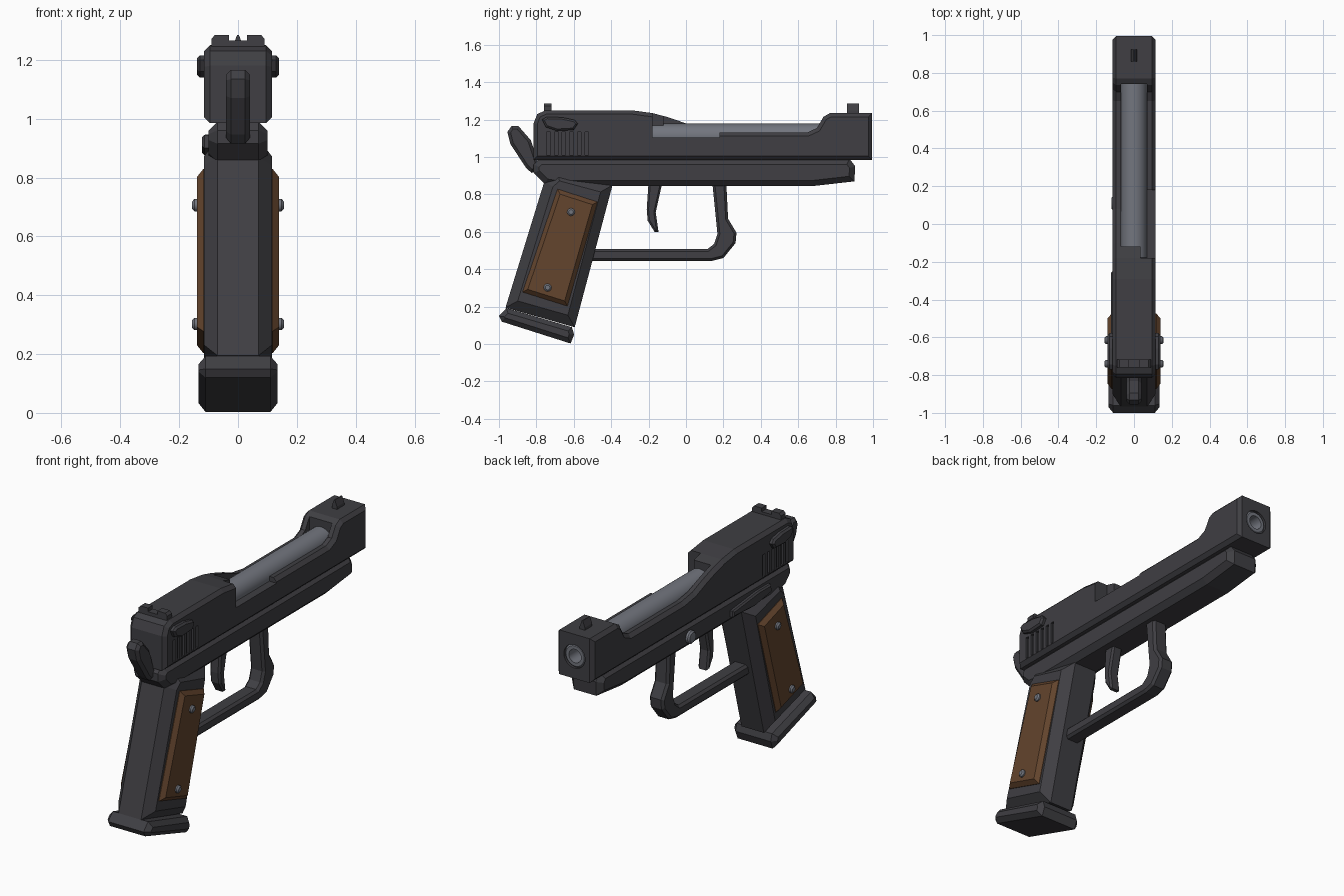
import bpy, bmesh, math
from mathutils import Vector

cube = bpy.data.objects.get("Cube")
if cube:
    bpy.data.objects.remove(cube, do_unlink=True)


def material(name, rgb):
    m = bpy.data.materials.new(name)
    m.use_nodes = True
    m.diffuse_color = (*rgb, 1)
    m.node_tree.nodes["Principled BSDF"].inputs["Base Color"].default_value = (*rgb, 1)
    return m


DARK = material("dark gunmetal", (0.05, 0.049, 0.056))
STEEL = material("steel grey", (0.17, 0.18, 0.21))
WOOD = material("brown wood", (0.125, 0.058, 0.026))


def inset_loop(pts, d):
    """Move every edge of a closed outline inward by d."""
    p = [Vector(q) for q in pts]
    n = len(p)
    area = sum(p[i].x * p[(i + 1) % n].y - p[(i + 1) % n].x * p[i].y for i in range(n))
    s = 1 if area > 0 else -1
    out = []
    for i in range(n):
        e1 = (p[i] - p[i - 1]).normalized()
        e2 = (p[(i + 1) % n] - p[i]).normalized()
        n1, n2 = Vector((-e1.y, e1.x)) * s, Vector((-e2.y, e2.x)) * s
        out.append(p[i] + (n1 + n2) * d / max(1 + n1.dot(n2), 0.3))
    return out


def prism(name, pts, lo, hi, mat, inset=0.0, depth=None, axis="X", smooth=False):
    """Extrude an outline from lo to hi along an axis, with chamfered ends."""
    depth = inset if depth is None else depth
    full = [Vector(q) for q in pts]
    rings = [(lo, full), (hi, full)]
    if inset:
        small = inset_loop(pts, inset)
        rings = [(lo, small), (lo + depth, full), (hi - depth, full), (hi, small)]
    bm = bmesh.new()
    loops = [[bm.verts.new((t, q.x, q.y) if axis == "X" else (q.x, t, q.y)) for q in ring]
             for t, ring in rings]
    n = len(pts)
    bm.faces.new(loops[0])
    bm.faces.new(loops[-1])
    for a, b in zip(loops, loops[1:]):
        for i in range(n):
            j = (i + 1) % n
            bm.faces.new((a[i], a[j], b[j], b[i]))
    bmesh.ops.recalc_face_normals(bm, faces=bm.faces)
    mesh = bpy.data.meshes.new(name)
    bm.to_mesh(mesh)
    bm.free()
    mesh.materials.append(mat)
    ob = bpy.data.objects.new(name, mesh)
    bpy.context.collection.objects.link(ob)
    if smooth:
        activate(ob)
        bpy.ops.object.shade_smooth_by_angle(angle=math.radians(35))
    return ob


def activate(ob):
    bpy.ops.object.select_all(action="DESELECT")
    ob.select_set(True)
    bpy.context.view_layer.objects.active = ob


def rect(a0, a1, b0, b1):
    return [(a0, b0), (a1, b0), (a1, b1), (a0, b1)]


def circle(a, b, r, n):
    return [(a + r * math.cos(math.tau * i / n), b + r * math.sin(math.tau * i / n)) for i in range(n)]


def cut(ob, pts, lo, hi, axis="X"):
    cutter = prism("cutter", pts, lo, hi, ob.data.materials[0], axis=axis)
    cutter.hide_render = True
    mod = ob.modifiers.new("cut", "BOOLEAN")
    mod.operation, mod.object, mod.solver = "DIFFERENCE", cutter, "EXACT"
    activate(ob)
    bpy.ops.object.modifier_apply(modifier=mod.name)
    bpy.data.objects.remove(cutter, do_unlink=True)


# Slide: side outline, then barrel channel, ejection port, bore and grip grooves
BARREL_Z = 1.11
slide = prism("slide", [
    (-0.815, 0.985), (-0.815, 1.18), (-0.795, 1.23), (-0.75, 1.25), (-0.29, 1.25),
    (-0.18, 1.235), (-0.1, 1.214), (0, 1.18), (0.08, 1.148), (0.18, 1.132),
    (0.65, 1.132), (0.7, 1.155), (0.735, 1.215), (0.77, 1.235), (0.995, 1.235),
    (0.995, 0.985)], -0.115, 0.115, DARK, 0.02)
cut(slide, rect(-0.12, 0.74, 1.03, 1.4), -0.07, 0.07)
cut(slide, rect(-0.18, 0.18, 1.105, 1.4), 0.035, 0.3)
cut(slide, circle(0, BARREL_Z, 0.066, 24), 0.7, 1.1, "Y")
for k in range(6):
    y = -0.745 + k * 0.041
    for side in (-1, 1):
        cut(slide, rect(y, y + 0.02, 1.01, 1.135), *sorted((side * 0.103, side * 0.2)))

# Barrel with open muzzle
barrel = prism("barrel", circle(0, BARREL_Z, 0.069, 24), -0.19, 0.99, STEEL, 0.012, axis="Y")
cut(barrel, circle(0, BARREL_Z, 0.038, 24), 0.88, 1.1, "Y")
activate(barrel)
bpy.ops.object.shade_smooth_by_angle(angle=math.radians(35))

# Frame under the slide
prism("frame", [
    (-0.785, 0.99), (-0.815, 0.96), (-0.815, 0.915), (-0.755, 0.855), (-0.7, 0.845),
    (0.68, 0.845), (0.9, 0.87), (0.905, 0.95), (0.875, 0.99)],
    -0.1, 0.1, DARK, 0.03)

# Grip, base plate, wooden panels and their screws
prism("grip", [(-0.69, 0.93), (-0.393, 0.85), (-0.595, 0.09), (-0.965, 0.195), (-0.757, 0.87)],
      -0.115, 0.115, DARK, 0.052, 0.045)
prism("base_plate", [(-1.0, 0.15), (-0.96, 0.193), (-0.61, 0.09), (-0.598, 0.05),
                     (-0.617, 0.003), (-0.985, 0.12)], -0.135, 0.135, DARK, 0.025)
for label, s in (("left", 1), ("right", -1)):
    prism(label + "_grip_panel", [(-0.687, 0.829), (-0.473, 0.76), (-0.634, 0.203), (-0.874, 0.278)],
          *sorted((s * 0.08, s * 0.14)), WOOD, 0.022)
    for place, y, z in (("upper", -0.615, 0.706), ("lower", -0.74, 0.302)):
        prism(f"{label}_{place}_screw", circle(y, z, 0.021, 12),
              *sorted((s * 0.125, s * 0.156)), STEEL, 0.008, smooth=True)
    # Safety catch on each side of the slide
    prism(label + "_safety", [(-0.77, 1.2), (-0.745, 1.215), (-0.66, 1.212), (-0.595, 1.198),
                              (-0.578, 1.178), (-0.6, 1.145), (-0.69, 1.14), (-0.75, 1.16)],
          *sorted((s * 0.1, s * 0.14)), DARK, 0.01)

# Trigger, guard and hammer
prism("trigger", [(-0.2, 0.87), (-0.125, 0.87), (-0.162, 0.705), (-0.147, 0.6), (-0.168, 0.6),
                  (-0.205, 0.66), (-0.21, 0.72)], -0.032, 0.032, DARK, 0.01)
prism("trigger_guard", [
    (0.14, 0.87), (0.215, 0.87), (0.225, 0.67), (0.27, 0.595), (0.265, 0.54), (0.2, 0.46),
    (0.14, 0.445), (-0.53, 0.445), (-0.53, 0.508), (0.115, 0.508), (0.15, 0.535), (0.168, 0.59)],
    -0.045, 0.045, DARK, 0.013)
prism("hammer", [(-0.955, 1.134), (-0.933, 1.166), (-0.896, 1.166), (-0.83, 1.09), (-0.78, 0.94),
                 (-0.826, 0.915), (-0.858, 0.946), (-0.939, 1.07)], -0.04, 0.04, DARK, 0.016)

# Sights
rear = [(0.09, 1.24), (0.09, 1.272), (0.078, 1.285), (0.03, 1.285), (0.03, 1.265)]
prism("rear_sight", rear + [(-x, z) for x, z in reversed(rear)], -0.76, -0.718, DARK, axis="Y")
prism("front_sight", [(-0.016, 1.22), (0.016, 1.22), (0.016, 1.25), (0.003, 1.285),
                      (-0.003, 1.285), (-0.016, 1.25)], 0.86, 0.925, DARK, axis="Y")

# Right-hand controls: slide release lever and takedown pin
prism("slide_release", [(-0.6, 0.9), (-0.59, 0.945), (-0.48, 0.945), (-0.25, 0.92), (-0.25, 0.885),
                        (-0.45, 0.875)], -0.122, -0.08, DARK, 0.008)
prism("takedown_pin", circle(0.11, 0.91, 0.036, 16), -0.12, -0.08, STEEL, 0.008, smooth=True)
